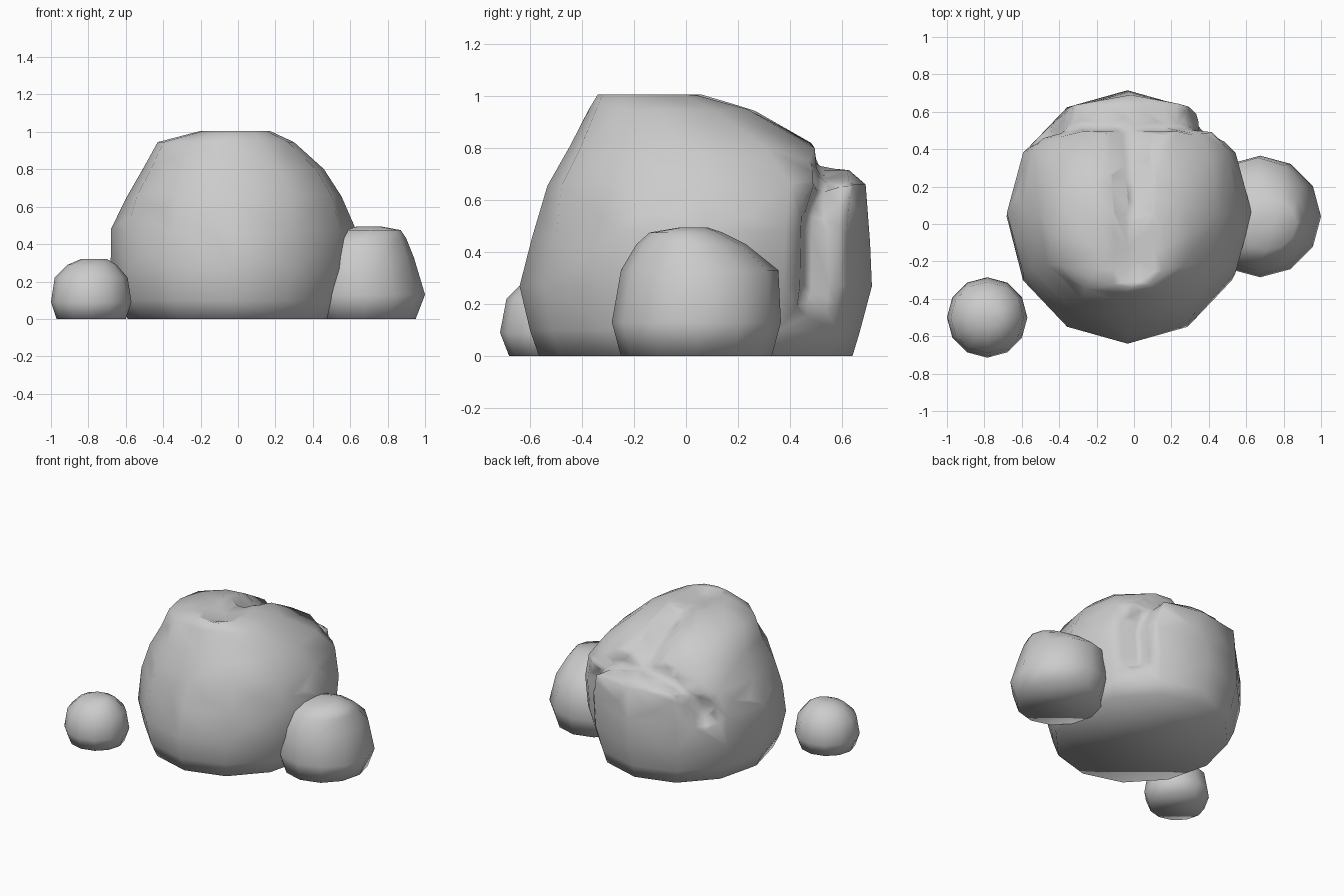
import bpy, bmesh, math
from mathutils import Vector
from mathutils.bvhtree import BVHTree

if "Cube" in bpy.data.objects:
    bpy.data.objects.remove(bpy.data.objects["Cube"])


def loft(rings, sides, square=0.0):
    """Closed stone from stacked ellipses given as (z, left, right, front, back)."""
    bm = bmesh.new()
    loops = []
    for z, l, r, f, b in rings:
        cx, cy, rx, ry = (l + r) / 2, (f + b) / 2, (r - l) / 2, (b - f) / 2
        loop = []
        for i in range(sides):
            a = math.tau * i / sides
            k = 1 + (square * math.sin(2 * a) ** 2 if z > 0.6 else 0)
            loop.append(bm.verts.new((cx + k * rx * math.cos(a), cy + k * ry * math.sin(a), z)))
        loops.append(loop)
    for lo, hi in zip(loops, loops[1:]):
        for i in range(sides):
            j = (i + 1) % sides
            bm.faces.new((lo[i], lo[j], hi[j], hi[i]))
    bm.faces.new(loops[0][::-1])
    bmesh.ops.poke(bm, faces=[bm.faces.new(loops[-1])])
    return bm


def carve(bm, paths):
    """Push the surface inwards along cracks; each path is (width, depth, points)."""
    tree = BVHTree.FromBMesh(bm)
    bm.normal_update()
    shift = {}
    for width, depth, path in paths:
        points = [tree.find_nearest(Vector(a).lerp(Vector(b), i / 12))[0]
                  for a, b in zip(path, path[1:]) for i in range(13)]
        for v in bm.verts:
            d = min((v.co - p).length for p in points)
            if d < width and v.co.z > 0.01:
                t = depth * min(1.0, 1.4 * (1 - d / width))
                shift[v] = max(shift.get(v, 0.0), t)
    moves = [(v, -v.normal * t) for v, t in shift.items()]
    for v, m in moves:
        v.co += m


def add_object(name, bm):
    bmesh.ops.recalc_face_normals(bm, faces=bm.faces)
    me = bpy.data.meshes.new(name)
    bm.to_mesh(me)
    bm.free()
    for p in me.polygons:
        p.use_smooth = True
    ob = bpy.data.objects.new(name, me)
    bpy.context.collection.objects.link(ob)
    return ob


# Main boulder
main = loft([
    (0.00, -0.59, 0.52, -0.565, 0.64),
    (0.10, -0.64, 0.56, -0.60, 0.67),
    (0.27, -0.68, 0.61, -0.64, 0.715),
    (0.48, -0.68, 0.63, -0.585, 0.705),
    (0.66, -0.59, 0.55, -0.53, 0.69),
    (0.80, -0.51, 0.46, -0.45, 0.54),
    (0.945, -0.43, 0.30, -0.375, 0.27),
    (1.005, -0.20, 0.17, -0.34, 0.08)], 12, 0.07)
bmesh.ops.subdivide_edges(main, edges=main.edges[:], cuts=7, use_grid_fill=True)
bmesh.ops.triangulate(main, faces=main.faces[:])

# Forked crack over the top and down the back
fork = (-0.02, 0.56, 0.80)
carve(main, [
    (0.11, 0.03, [(0.0, -0.22, 1.0), (0.0, 0.1, 1.0)]),
    (0.11, 0.07, [(0.0, 0.1, 1.0), (-0.02, 0.38, 0.90), fork]),
    (0.09, 0.07, [fork, (0.3, 0.58, 0.74), (0.46, 0.56, 0.5), (0.45, 0.56, 0.22)]),
    (0.09, 0.06, [fork, (-0.36, 0.56, 0.72), (-0.50, 0.48, 0.5)])])
boulder = add_object("main_boulder", main)
dec = boulder.modifiers.new("facets", 'DECIMATE')
dec.ratio = 0.045

# Side boulder
add_object("side_boulder", loft([
    (0.00, 0.40, 0.95, -0.25, 0.33),
    (0.13, 0.35, 1.00, -0.285, 0.365),
    (0.33, 0.38, 0.94, -0.25, 0.355),
    (0.43, 0.45, 0.90, -0.19, 0.23),
    (0.475, 0.55, 0.87, -0.14, 0.14),
    (0.495, 0.64, 0.76, -0.02, 0.08)], 12))

# Small loose stone
add_object("small_stone", loft([
    (0.00, -0.97, -0.60, -0.68, -0.32),
    (0.09, -1.00, -0.57, -0.715, -0.285),
    (0.22, -0.98, -0.59, -0.69, -0.31),
    (0.29, -0.91, -0.65, -0.62, -0.38),
    (0.32, -0.84, -0.70, -0.55, -0.44)], 12))
